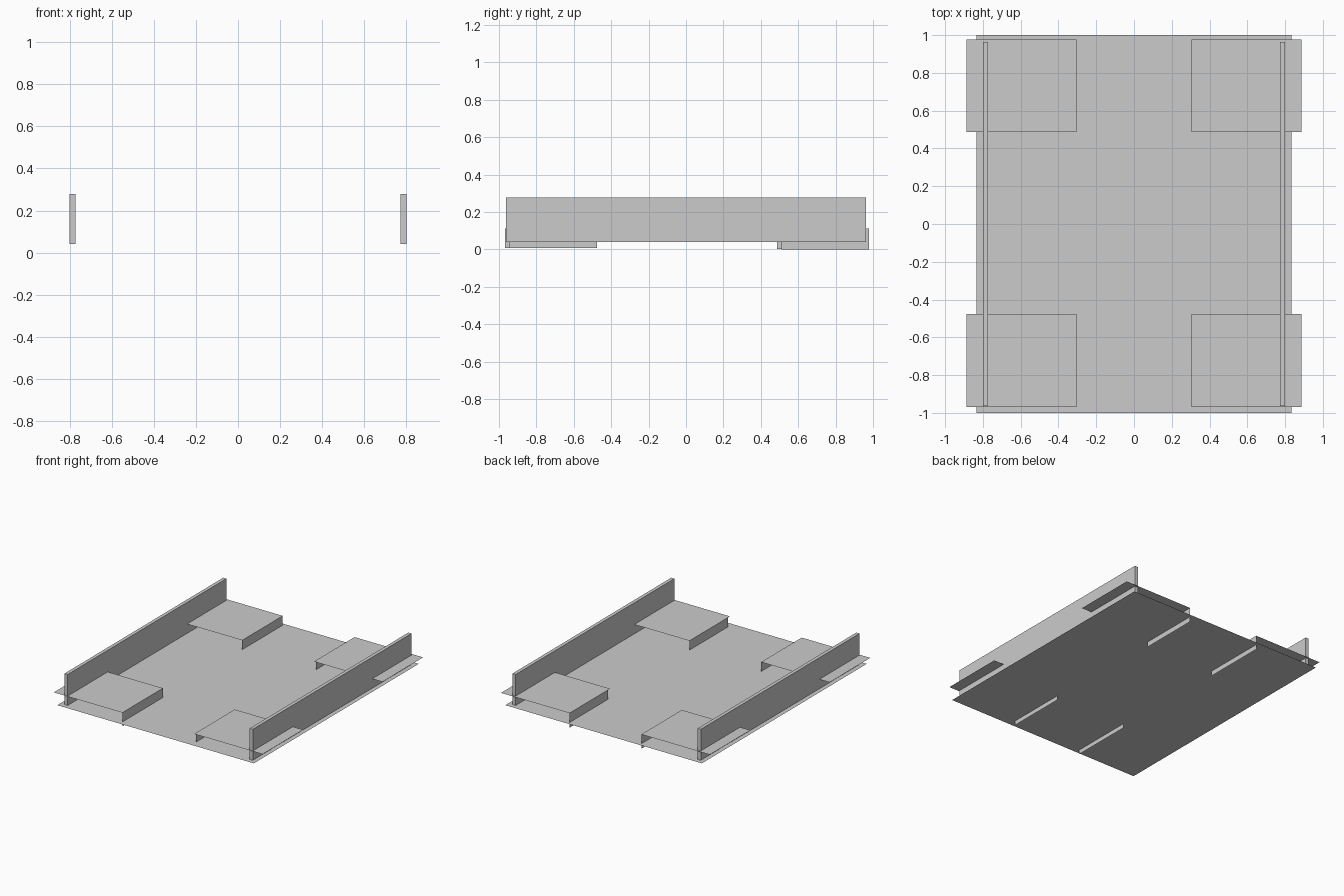
import bpy
from mathutils import Vector

cube = bpy.data.objects.get("Cube")
if cube:
    bpy.data.objects.remove(cube, do_unlink=True)

# Single plain colour
grey = bpy.data.materials.new("plain grey")
grey.use_nodes = True
grey.diffuse_color = (0.6, 0.6, 0.6, 1)
grey.node_tree.nodes["Principled BSDF"].inputs["Base Color"].default_value = (0.6, 0.6, 0.6, 1)


def add_object(name, verts, faces):
    mesh = bpy.data.meshes.new(name)
    mesh.from_pydata(verts, [], faces)
    mesh.materials.append(grey)
    obj = bpy.data.objects.new(name, mesh)
    bpy.context.collection.objects.link(obj)
    return obj


def sheet(name, corner, side_a, side_b):
    """Single-sided rectangle spanned by two edges."""
    c, a, b = Vector(corner), Vector(side_a), Vector(side_b)
    return add_object(name, [c, c + a, c + a + b, c + b], [(0, 1, 2, 3)])


def box(name, low, high):
    bpy.ops.mesh.primitive_cube_add(size=1)
    obj = bpy.context.object
    obj.name = name
    obj.location = (Vector(low) + Vector(high)) / 2
    obj.scale = Vector(high) - Vector(low)
    obj.data.materials.append(grey)
    return obj


FLOOR_Z, PAD_Z = 0.04, 0.112
PAD_IN, PAD_OUT = 0.305, 0.887

# Flat floor sheet
sheet("floor", (-0.835, -1, FLOOR_Z), (1.67, 0, 0), (0, 2, 0))

for side, s in (("left", 1), ("right", -1)):
    # Long upright rail
    x0, x1 = sorted((s * 0.773, s * 0.8))
    box(side + "_rail", (x0, -0.963, FLOOR_Z), (x1, 0.963, 0.278))

    # Raised corner pads with an upright strip below the inner edge
    for end, y0, y1, base in (("front", -0.968, -0.476, 0.007), ("back", 0.486, 0.978, 0.002)):
        px = min(s * PAD_IN, s * PAD_OUT)
        sheet(f"{end}_{side}_pad", (px, y0, PAD_Z),
              (PAD_OUT - PAD_IN, 0, 0), (0, y1 - y0, 0))
        start = y0 + (0.025 if s > 0 else 0)
        bottom = 0 if (end == "back" and s > 0) else base
        sheet(f"{end}_{side}_pad_strip", (s * PAD_IN, start, bottom),
              (0, y1 - start, 0), (0, 0, PAD_Z - bottom))
